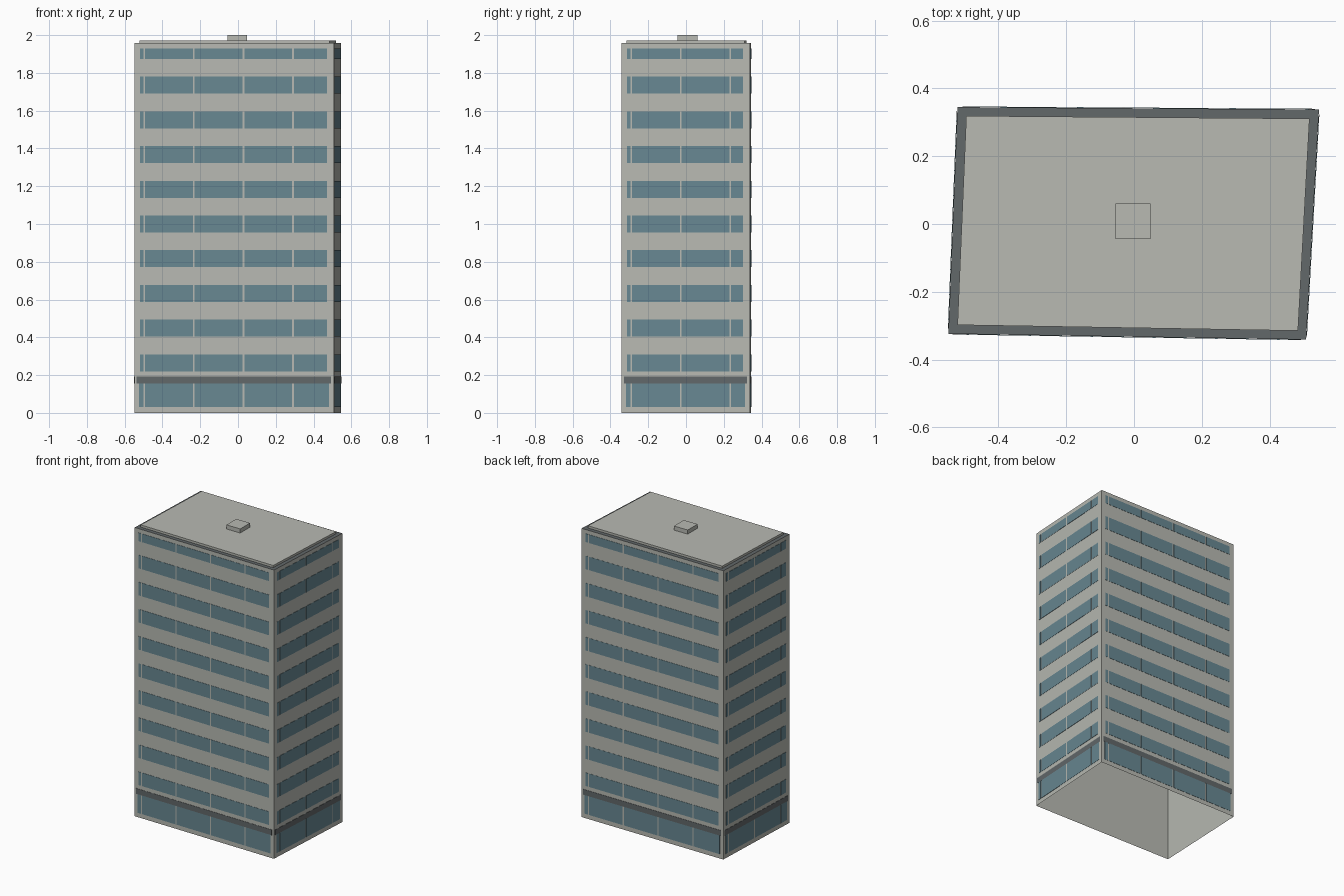
import bpy
import bmesh
from mathutils import Vector

cube = bpy.data.objects.get("Cube")
if cube:
    bpy.data.objects.remove(cube, do_unlink=True)


def material(name, rgb):
    m = bpy.data.materials.new(name)
    m.use_nodes = True
    m.diffuse_color = (*rgb, 1)
    m.node_tree.nodes["Principled BSDF"].inputs["Base Color"].default_value = (*rgb, 1)
    return m


CONCRETE = material("pale concrete", (0.48, 0.49, 0.45))
GLASS = material("blue grey glass", (0.138, 0.246, 0.288))
DARK = material("dark grey trim", (0.122, 0.138, 0.144))


def prism(bm, outline, z0, z1, open_bottom=False):
    """Upright prism over an anticlockwise outline; returns its top face."""
    low = [bm.verts.new((p[0], p[1], z0)) for p in outline]
    high = [bm.verts.new((p[0], p[1], z1)) for p in outline]
    n = len(outline)
    for i in range(n):
        j = (i + 1) % n
        bm.faces.new((low[i], low[j], high[j], high[i]))
    if not open_bottom:
        bm.faces.new(low[::-1])
    return bm.faces.new(high)


def finish(name, bm, *mats):
    mesh = bpy.data.meshes.new(name)
    bm.to_mesh(mesh)
    bm.free()
    for m in mats:
        mesh.materials.append(m)
    obj = bpy.data.objects.new(name, mesh)
    bpy.context.collection.objects.link(obj)
    return obj


# Slightly skewed footprint, and where the walls end
BASE = [Vector(p) for p in ((-0.548, -0.324), (0.508, -0.341), (0.546, 0.338), (-0.521, 0.345))]
WALL_TOP, ROOF_TOP = 1.957, 1.972

# Hollow tower body, open underneath, with a dark parapet top
bm = bmesh.new()
prism(bm, BASE, 0, WALL_TOP, open_bottom=True).material_index = 1
finish("tower_walls", bm, CONCRETE, DARK)

# Raised roof slab
bm = bmesh.new()
prism(bm, [(-0.521, -0.298), (0.484, -0.315), (0.518, 0.311), (-0.495, 0.319)], WALL_TOP, ROOF_TOP)
finish("roof_slab", bm, CONCRETE)

# Small rooftop housing
bm = bmesh.new()
prism(bm, [(-0.055, -0.045), (0.048, -0.045), (0.048, 0.06), (-0.055, 0.06)], ROOF_TOP, 2.0)
finish("rooftop_housing", bm, CONCRETE)


def plate(bm, a, b, start, end, z0, z1):
    """Thin plate on the wall from a to b, between two distances along it."""
    along = (b - a).normalized()
    out = Vector((along.y, -along.x))
    p, q = a + along * start, a + along * end
    prism(bm, [p + out * 0.002, q + out * 0.002, q + out * 0.0004, p + out * 0.0004], z0, z1)


def window_row(bm, a, b, start, end, z0, z1):
    """Strip of glass split by evenly spaced mullions."""
    left, centre = start, 0.052
    while centre < end:
        plate(bm, a, b, left, centre - 0.0045, z0, z1)
        left = centre + 0.0045
        centre += 0.2625
    plate(bm, a, b, left, end, z0, z1)


# Glazing and the band above the ground floor, wall by wall
for i, side in enumerate(("front", "right_hand", "back", "left_hand")):
    a, b = BASE[i], BASE[(i + 1) % 4]
    length = (b - a).length

    bm = bmesh.new()
    for floor in range(10):
        z0 = 0.22 + 0.1837 * floor
        window_row(bm, a, b, 0.029, length - 0.036, z0, min(z0 + 0.09, 1.93))
    finish(side + "_windows", bm, GLASS)

    bm = bmesh.new()
    window_row(bm, a, b, 0.024, length - 0.026, 0.03, 0.156)
    finish(side + "_ground_windows", bm, GLASS)

    bm = bmesh.new()
    plate(bm, a, b, 0.012, length - 0.015, 0.156, 0.193)
    finish(side + "_dark_band", bm, DARK)
